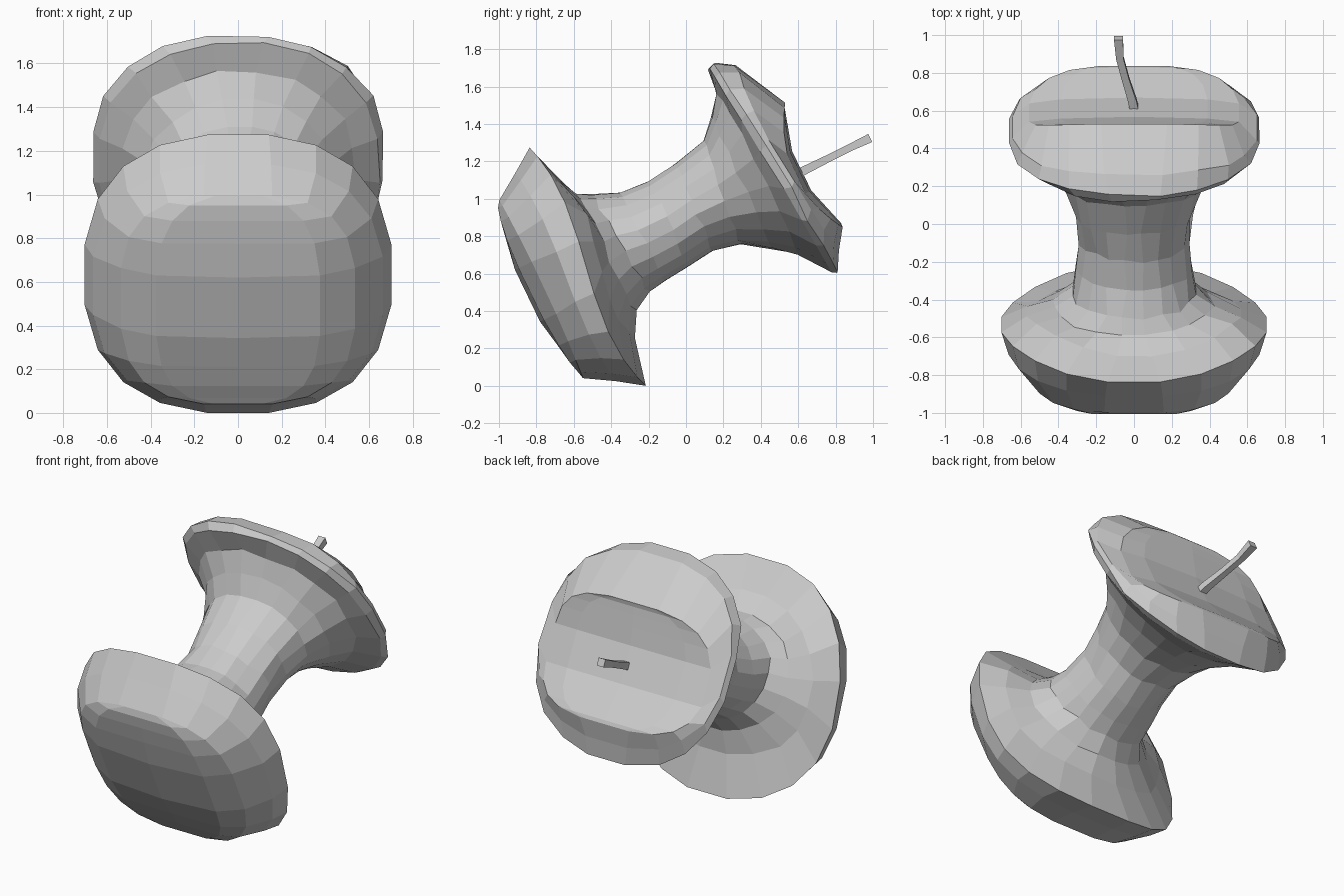
import bpy, bmesh, math, random
from mathutils import Vector

if "Cube" in bpy.data.objects:
    bpy.data.objects.remove(bpy.data.objects["Cube"])

random.seed(4)
N = 20  # sides of every ring

# (top a, top u, bottom a, bottom u, half width, side a, squareness, twist of edge)
# a runs along the tilted core axis, u across it
RINGS = [
    (-.46, 1.34, -.477, .278, .54, -.45, 3.0, 0),
    (-.32, 1.435, -.325, .185, .67, -.32, 2.5, .06),
    (-.193, 1.525, -.189, .09, .71, -.20, 2.3, .13),
    (-.137, 1.316, -.142, .348, .58, -.11, 2.1, .10),
    (-.087, 1.19, -.067, .479, .43, -.065, 2.0, .03),
    (.003, 1.147, .04, .538, .335, .02, 2.0, 0),
    (.143, 1.09, .15, .555, .305, .14, 2.0, 0),
    (.304, 1.078, .277, .567, .29, .30, 2.0, 0),
    (.483, 1.10, .45, .588, .305, .46, 2.0, 0),
    (.67, 1.144, .60, .552, .355, .62, 2.0, 0),
    (.75, 1.24, .73, .46, .43, .75, 2.0, 0),
    (.84, 1.34, .85, .366, .54, .86, 2.1, 0),
    (.856, 1.48, .975, .20, .65, .93, 2.2, 0),
    (.90, 1.495, .99, .185, .675, .96, 2.3, 0),
    (.99, 1.435, 1.06, .29, .65, .99, 2.5, 0),
    (1.146, 1.135, 1.13, .395, .56, 1.02, 3.2, 0),
]


def world(x, a, u):
    return Vector((x, (.9 * a - .44 * u) / 1.0036, (.44 * a + .9 * u) / 1.0036))


def spow(v, e):
    return math.copysign(abs(v) ** e, v)


def ring_coords(r):
    at, ut, ab, ub, w, a_side, n, twist = r
    pts = []
    for i in range(N):
        t = 2 * math.pi * (i + .5) / N
        s, c = spow(math.sin(t), 2 / n), spow(math.cos(t), 2 / n)
        a = (at + ab) / 2 + (at - ab) / 2 * c + (a_side - (at + ab) / 2) * (1 - c * c)
        a += twist * c * (1 - c * c)
        pts.append((w * s, a, (ut + ub) / 2 + (ut - ub) / 2 * c))
    return pts


def strip_cap(bm, ring, coords, depth):
    """Close a ring with rows of faces running from side to side."""
    rows = []
    for i in range(N // 2):
        j = N - 1 - i
        p, q = coords[i], coords[j]
        row = [ring[i]]
        for k in (.15, .5, .85):
            x, u = p[0] + (q[0] - p[0]) * k, (p[2] + q[2]) / 2
            edge_row = i in (0, N // 2 - 1)
            row.append(bm.verts.new(world(x, p[1] if edge_row else depth(x, u), u)))
        rows.append(row + [ring[j]])
    for r0, r1 in zip(rows, rows[1:]):
        for k in range(4):
            bm.faces.new((r0[k], r0[k + 1], r1[k + 1], r1[k]))
    # fill the slim end slots
    for row in (rows[0], rows[-1]):
        bm.faces.new(row)


def front_depth(x, u):
    sx, su = abs(x) / .54, abs(u - .81) / .53
    ripple = .018 * math.cos((u - .63) * 17)
    return -.54 + .07 * max(sx, su) ** 3 - ripple * (1 - su)


def back_depth(x, u):
    return 1.03 + .105 * min(1, abs(u - .765) / .36) - .07 * x * x


def finish(bm, name):
    bmesh.ops.recalc_face_normals(bm, faces=bm.faces)
    me = bpy.data.meshes.new(name)
    bm.to_mesh(me)
    bm.free()
    ob = bpy.data.objects.new(name, me)
    bpy.context.collection.objects.link(ob)
    return ob


def bridge(bm, rings):
    for r0, r1 in zip(rings, rings[1:]):
        n = len(r0)
        for i in range(n):
            bm.faces.new((r0[i], r0[(i + 1) % n], r1[(i + 1) % n], r1[i]))


# Eaten core: two flared ends joined by an uneven neck
bm = bmesh.new()
coords = [ring_coords(r) for r in RINGS]
rings = []
for k, pts in enumerate(coords):
    rough = .012 if 3 <= k <= 11 else .01 if k in (12, 13, 14) else 0
    rings.append([bm.verts.new(world(x, a + random.uniform(-rough, rough), u)
                               + Vector((random.uniform(-rough, rough), 0, 0)))
                  for x, a, u in pts])
bridge(bm, rings)
strip_cap(bm, rings[0], coords[0], front_depth)
strip_cap(bm, rings[-1], coords[-1], back_depth)
low = min(v.co.z for v in bm.verts)
for v in bm.verts:
    v.co.z -= low
finish(bm, "apple_core")

# Stem: thin bent square rod with a flared tip
bm = bmesh.new()
path = [(.01, .57, 1.12), (-.01, .66, 1.165), (-.045, .77, 1.22),
        (-.075, .88, 1.275), (-.082, .985, 1.325)]
side, up = Vector((1, 0, 0)), Vector((0, -.42, .9))
stem = []
for p, r in zip(path, (.034, .032, .028, .028, .034)):
    stem.append([bm.verts.new(Vector(p) + r * (side * math.cos((i + .5) * math.pi / 2)
                 + up * math.sin((i + .5) * math.pi / 2))) for i in range(4)])
bridge(bm, stem)
bm.faces.new(stem[0])
bm.faces.new(stem[-1])
finish(bm, "stem")
